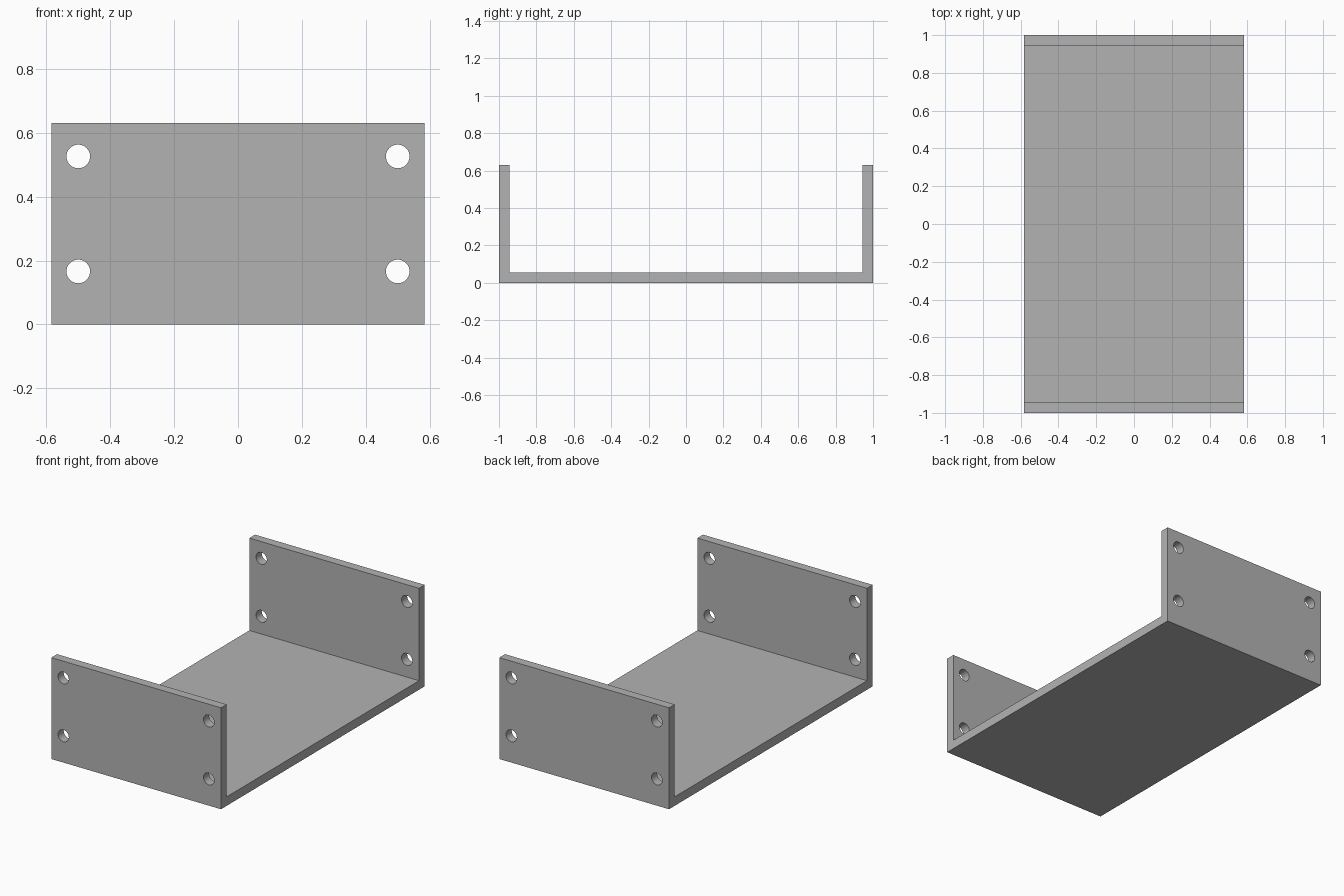
import bpy
import bmesh
from math import radians
from mathutils import Matrix

WIDTH, LENGTH, HEIGHT, WALL = 1.167, 2.0, 0.63, 0.056
HOLE_RADIUS, HOLE_X, HOLE_HEIGHTS = 0.037, 0.5, (0.166, 0.526)

if "Cube" in bpy.data.objects:
    bpy.data.objects.remove(bpy.data.objects["Cube"], do_unlink=True)

# Plain grey metal
grey = bpy.data.materials.new("grey_metal")
grey.use_nodes = True
colour = (0.45, 0.45, 0.45, 1)
grey.diffuse_color = colour
grey.node_tree.nodes["Principled BSDF"].inputs["Base Color"].default_value = colour


def make_object(name, bm):
    bmesh.ops.recalc_face_normals(bm, faces=bm.faces)
    mesh = bpy.data.meshes.new(name)
    bm.to_mesh(mesh)
    bm.free()
    obj = bpy.data.objects.new(name, mesh)
    bpy.context.collection.objects.link(obj)
    mesh.materials.append(grey)
    return obj


# U-shaped profile in the yz plane, extruded across the width
end, inner = LENGTH / 2, LENGTH / 2 - WALL
half = [(end, 0), (end, HEIGHT), (inner, HEIGHT), (inner, WALL)]
profile = half + [(-y, z) for y, z in reversed(half)]
bm = bmesh.new()
face = bm.faces.new([bm.verts.new((-WIDTH / 2, y, z)) for y, z in profile])
side = bmesh.ops.extrude_face_region(bm, geom=[face])
verts = [g for g in side["geom"] if isinstance(g, bmesh.types.BMVert)]
bmesh.ops.translate(bm, verts=verts, vec=(WIDTH, 0, 0))
bracket = make_object("channel_bracket", bm)

# Four long cylinders cut the bolt holes through both end walls
bm = bmesh.new()
for x in (-HOLE_X, HOLE_X):
    for z in HOLE_HEIGHTS:
        bmesh.ops.create_cone(
            bm, cap_ends=True, segments=48, radius1=HOLE_RADIUS,
            radius2=HOLE_RADIUS, depth=LENGTH * 1.2,
            matrix=Matrix.Translation((x, 0, z)) @ Matrix.Rotation(radians(90), 4, "X"))
cutter = make_object("bolt_hole_cutter", bm)
cutter.hide_render = True

holes = bracket.modifiers.new("bolt_holes", "BOOLEAN")
holes.operation = "DIFFERENCE"
holes.solver = "EXACT"
holes.object = cutter

# Apply the cut, then shade only the hole walls smooth
bpy.ops.object.select_all(action="DESELECT")
bracket.select_set(True)
bpy.context.view_layer.objects.active = bracket
bpy.ops.object.modifier_apply(modifier=holes.name)
bpy.data.objects.remove(cutter, do_unlink=True)
bpy.ops.object.shade_smooth_by_angle(angle=radians(30))
